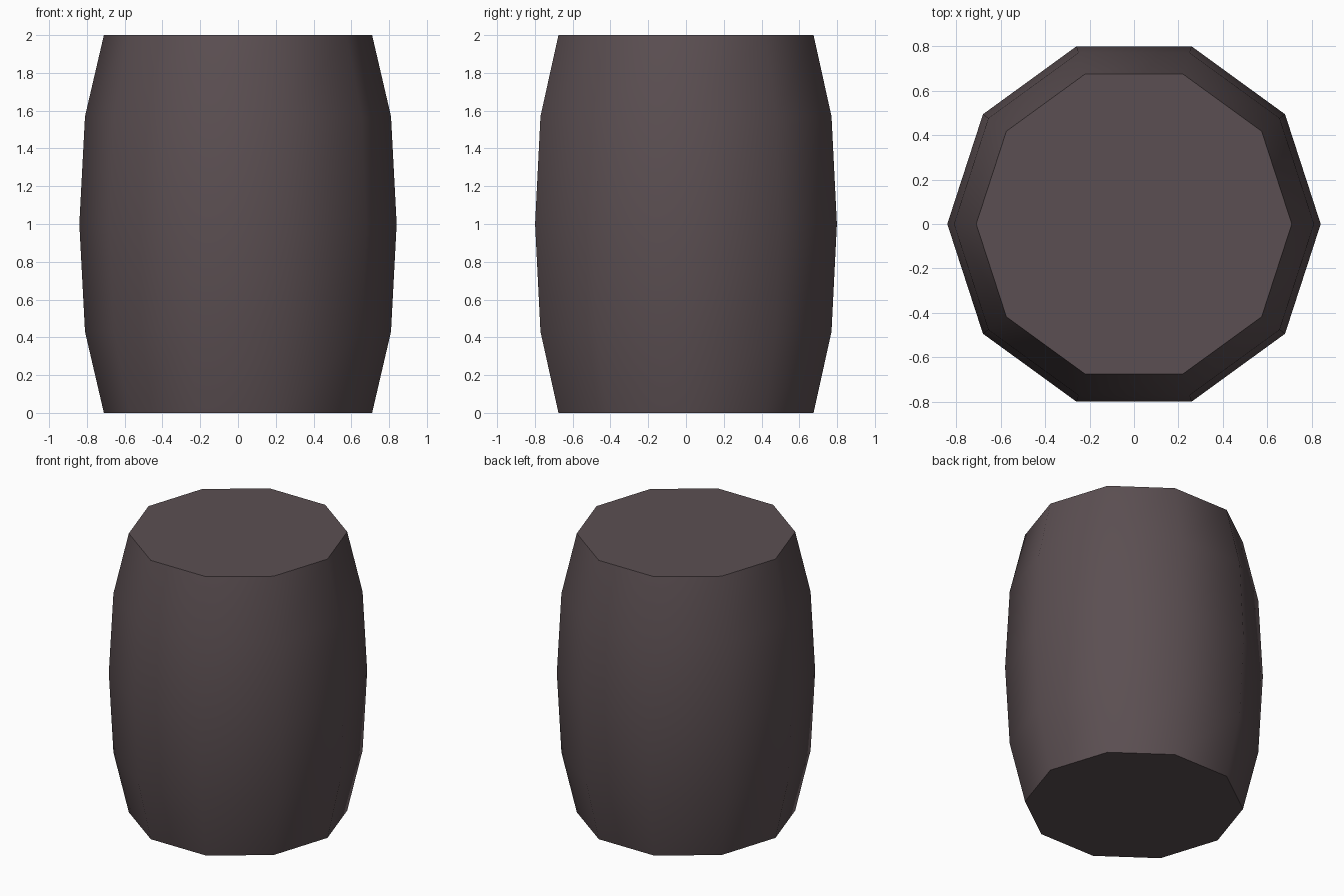
import bpy, bmesh, math

if "Cube" in bpy.data.objects:
    bpy.data.objects.remove(bpy.data.objects["Cube"])

SIDES = 10
# Barrel profile: (radius, height)
PROFILE = [(0.71, 0.0), (0.81, 0.43), (0.84, 1.0), (0.81, 1.57), (0.71, 2.0)]

mat = bpy.data.materials.new("dark mauve brown")
mat.diffuse_color = (0.105, 0.078, 0.084, 1.0)
mat.use_nodes = True
mat.node_tree.nodes["Principled BSDF"].inputs["Base Color"].default_value = mat.diffuse_color

bm = bmesh.new()
rings = [[bm.verts.new((r * math.cos(2 * math.pi * i / SIDES),
                        r * math.sin(2 * math.pi * i / SIDES), z))
          for i in range(SIDES)] for r, z in PROFILE]

# Smooth bulging side wall
for lo, hi in zip(rings, rings[1:]):
    for i in range(SIDES):
        j = (i + 1) % SIDES
        bm.faces.new((lo[i], lo[j], hi[j], hi[i])).smooth = True

# Flat caps with sharp rims
for cap in (bm.faces.new(rings[0][::-1]), bm.faces.new(rings[-1])):
    for e in cap.edges:
        e.smooth = False

mesh = bpy.data.meshes.new("barrel")
bm.to_mesh(mesh)
bm.free()
mesh.materials.append(mat)
barrel = bpy.data.objects.new("barrel", mesh)
bpy.context.collection.objects.link(barrel)
